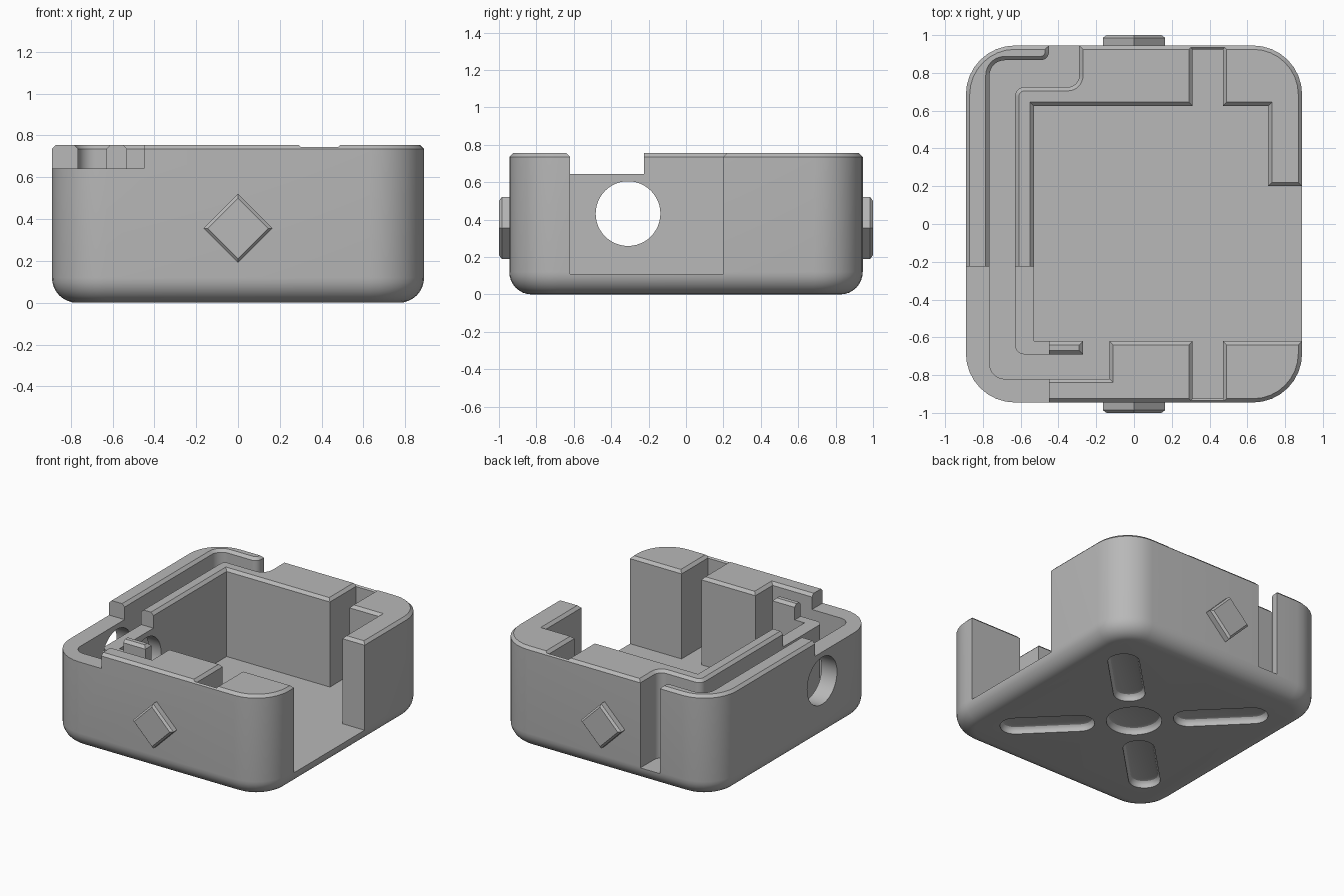
import bpy, bmesh, math
from mathutils import Vector, Matrix

cube = bpy.data.objects.get("Cube")
if cube:
    bpy.data.objects.remove(cube, do_unlink=True)

GREY = (0.48, 0.48, 0.48, 1)
mat = bpy.data.materials.new("plain grey plastic")
mat.use_nodes = True
mat.diffuse_color = GREY
mat.node_tree.nodes["Principled BSDF"].inputs["Base Color"].default_value = GREY

TOP, CHAMFER, FLOOR = 0.755, 0.02, 0.11


def outline(corners, steps=8):
    """Counter-clockwise outline; a third value rounds that corner."""
    pts = []
    for i, c in enumerate(corners):
        p = Vector(c[:2])
        if len(c) == 2:
            pts.append(p)
            continue
        a = (Vector(corners[i - 1][:2]) - p).normalized()
        b = (Vector(corners[(i + 1) % len(corners)][:2]) - p).normalized()
        for k in range(steps + 1):
            t = math.pi / 2 * k / steps
            pts.append(p + c[2] * (a * (1 - math.sin(t)) + b * (1 - math.cos(t))))
    return pts


def offset(pts, d):
    """Move every side of the outline outward by d."""
    out = []
    for i, p in enumerate(pts):
        e1 = (p - pts[i - 1]).normalized()
        e2 = (pts[(i + 1) % len(pts)] - p).normalized()
        n1, n2 = Vector((e1.y, -e1.x)), Vector((e2.y, -e2.x))
        out.append(p + (n1 + n2) * (d / (1 + n1.dot(n2))))
    return out


def loft(name, pts, levels, matrix=Matrix()):
    """Closed solid from one outline stacked at (height, offset) levels."""
    bm = bmesh.new()
    rings = [[bm.verts.new((p.x, p.y, z)) for p in offset(pts, d)] for z, d in levels]
    n = len(pts)
    for lo, hi in zip(rings, rings[1:]):
        for i in range(n):
            j = (i + 1) % n
            bm.faces.new((lo[i], lo[j], hi[j], hi[i]))
    bm.faces.new(rings[0][::-1])
    bm.faces.new(rings[-1])
    bm.transform(matrix)
    bmesh.ops.recalc_face_normals(bm, faces=bm.faces)
    mesh = bpy.data.meshes.new(name)
    bm.to_mesh(mesh)
    bm.free()
    mesh.materials.append(mat)
    ob = bpy.data.objects.new(name, mesh)
    bpy.context.collection.objects.link(ob)
    return ob


def activate(ob):
    bpy.ops.object.select_all(action="DESELECT")
    ob.select_set(True)
    bpy.context.view_layer.objects.active = ob


def cut(ob, cutter):
    cutter.hide_render = True
    mod = ob.modifiers.new("cut", "BOOLEAN")
    mod.operation, mod.solver, mod.object = "DIFFERENCE", "EXACT", cutter
    activate(ob)
    bpy.ops.object.modifier_apply(modifier=mod.name)
    bpy.data.objects.remove(cutter, do_unlink=True)


def rectangle(x0, x1, y0, y1, *r):
    return outline([(x0, y0, *r), (x1, y0, *r), (x1, y1, *r), (x0, y1, *r)])


def circle(r, n=48):
    return [Vector((r * math.cos(math.tau * i / n), r * math.sin(math.tau * i / n)))
            for i in range(n)]


# Case: rounded box with filleted bottom and chamfered rim
R = 0.12
levels = []
for k in range(9):
    t = math.pi / 2 * k / 8
    levels.append((R * (1 - math.cos(t)), -R * (1 - math.sin(t))))
levels += [(TOP - CHAMFER, 0), (TOP, -CHAMFER)]
case = loft("case", rectangle(-0.89, 0.89, -0.945, 0.945, 0.26), levels)

# Cavity: main pocket with side opening, slots and the cable channel
cavity = outline([
    (1.1, -0.62), (1.1, 0.2), (0.71, 0.2), (0.71, 0.625),
    (0.47, 0.625), (0.47, 0.925), (0.31, 0.925), (0.31, 0.625),
    (-0.53, 0.625), (-0.53, -0.62), (-0.27, -0.62), (-0.27, -0.69),
    (-0.63, -0.69, 0.05), (-0.63, 0.725, 0.05), (-0.29, 0.725, 0.06),
    (-0.29, 1.1), (-0.45, 1.1), (-0.45, 0.867, 0.045),
    (-0.765, 0.867, 0.08), (-0.765, -0.82, 0.08), (-0.13, -0.82), (-0.13, -0.62),
    (0.31, -0.62), (0.31, -0.925), (0.47, -0.925), (0.47, -0.62)])
cut(case, loft("cavity_cutter", cavity,
               [(FLOOR, 0), (TOP - CHAMFER, 0), (TOP + 0.01, CHAMFER + 0.01)]))

# Lowered corner
cut(case, loft("corner_cutter", rectangle(-1.2, -0.45, -1.2, -0.225), [(0.643, 0), (1, 0)]))

# Round cable hole through both left walls
hole_place = Matrix.Translation((0, -0.31, 0.432)) @ Matrix.Rotation(-math.pi / 2, 4, "Y")
cut(case, loft("hole_cutter", circle(0.173), [(0.45, 0), (1.2, 0)], hole_place))

# Recesses underneath: one disc and four diagonal slots with soft inner edges
recess = [(-0.05, 0), (0.02, 0), (0.035, -0.005), (0.045, -0.014), (0.05, -0.03)]
cut(case, loft("disc_cutter", circle(0.185), recess))
for i in range(4):
    place = (Matrix.Rotation(math.pi / 4 + i * math.pi / 2, 4, "Z")
             @ Matrix.Translation((0.58, 0, 0)))
    slot = rectangle(-0.315, 0.315, -0.105, 0.105, 0.1)
    cut(case, loft("slot_cutter", slot, recess, place))

activate(case)
bpy.ops.object.shade_smooth_by_angle(angle=math.radians(30))

# Diamond studs on the front and back
stud = [Vector(p) for p in ((0, 0.19), (0.165, 0.355), (0, 0.52), (-0.165, 0.355))]
for name, turn in (("front_stud", 0), ("back_stud", math.pi)):
    loft(name, stud, [(0.935, 0), (0.985, 0), (1.0, -0.014)],
         Matrix.Rotation(turn, 4, "Z") @ Matrix.Rotation(math.pi / 2, 4, "X"))
